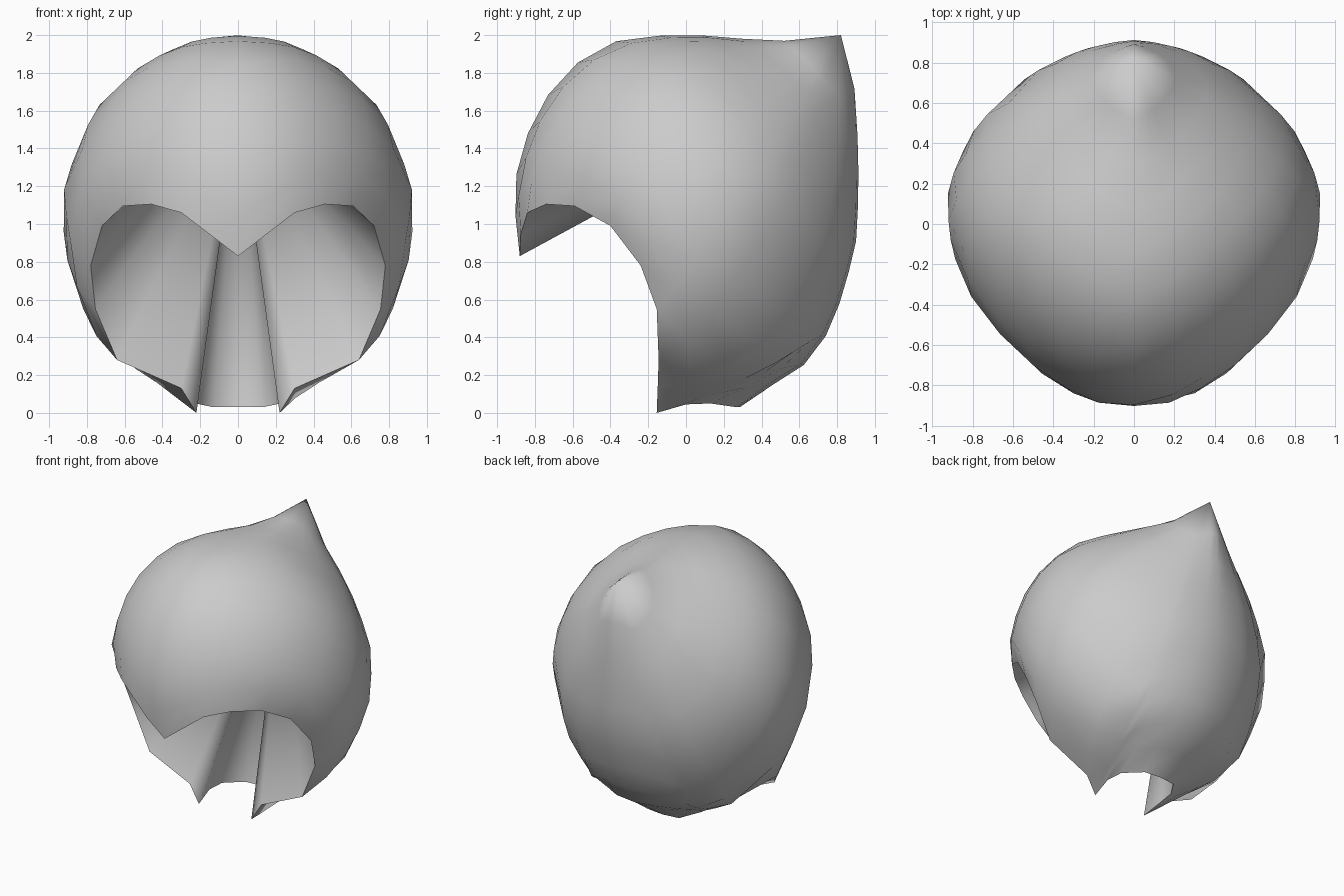
import bpy, bmesh, math
from mathutils import Vector
from mathutils.bvhtree import BVHTree

if "Cube" in bpy.data.objects:
    bpy.data.objects.remove(bpy.data.objects["Cube"])

# Horizontal sections of the outer form: z, half width, front y, widest y, back y, back roundness
SECTIONS = [
    (-0.02, 0.22, -0.30, 0.00, 0.22, 2.0),
    (0.04, 0.26, -0.34, 0.02, 0.295, 2.0),
    (0.13, 0.37, -0.45, 0.06, 0.43, 1.9),
    (0.28, 0.67, -0.65, 0.08, 0.665, 1.85),
    (0.36, 0.735, -0.70, 0.08, 0.72, 1.85),
    (0.62, 0.855, -0.82, 0.08, 0.83, 1.85),
    (0.90, 0.93, -0.89, 0.08, 0.90, 1.85),
    (1.18, 0.925, -0.915, 0.08, 0.915, 1.8),
    (1.40, 0.86, -0.87, 0.06, 0.91, 1.7),
    (1.57, 0.785, -0.80, 0.04, 0.905, 1.55),
    (1.70, 0.68, -0.72, 0.02, 0.895, 1.4),
    (1.83, 0.53, -0.61, 0.00, 0.87, 1.25),
    (1.93, 0.36, -0.46, 0.00, 0.845, 1.1),
    (1.98, 0.20, -0.34, 0.00, 0.83, 1.0),
    (2.00, 0.04, -0.10, 0.00, 0.82, 1.0),
]


def section(z, w, yf, yc, yb, nb, count=64):
    ring = []
    for i in range(count):
        a = 2 * math.pi * i / count
        c, s = math.cos(a), math.sin(a)
        n = nb if s > 0 else 1.85
        x = w * math.copysign(abs(c) ** (2 / n), c)
        y = yc + (yb - yc if s > 0 else yc - yf) * math.copysign(abs(s) ** (2 / n), s)
        # shallow saddle in front of the crown point
        dip = 0.035 * math.exp(-((y - 0.45) / 0.2) ** 2) if z > 1.9 else 0
        ring.append((x, y, z - dip))
    return ring


# Guide form, used only for measuring the outer surface
guide = bmesh.new()
rings = [[guide.verts.new(p) for p in section(*s)] for s in SECTIONS]
for a, b in zip(rings, rings[1:]):
    for i in range(len(a)):
        j = (i + 1) % len(a)
        guide.faces.new((a[i], a[j], b[j], b[i]))
guide.faces.new(rings[0])
guide.faces.new(rings[-1])
bmesh.ops.triangulate(guide, faces=guide.faces[:])
tree = BVHTree.FromBMesh(guide)

# Rim of the face and neck opening, right half from brow peak to nape
HALF_RIM = [
    (0, -0.88, 0.83), (0.15, -0.875, 0.945), (0.30, -0.84, 1.06),
    (0.46, -0.74, 1.105), (0.61, -0.59, 1.095), (0.72, -0.40, 0.99),
    (0.78, -0.24, 0.78), (0.755, -0.155, 0.55), (0.64, -0.145, 0.28),
    (0.30, -0.15, 0.13), (0.22, -0.155, 0.0), (0.24, 0.0, 0.045),
    (0.225, 0.13, 0.05), (0.13, 0.27, 0.03), (0, 0.285, 0.03),
]
rim = [Vector(p) for p in HALF_RIM]
rim += [Vector((-p.x, p.y, p.z)) for p in rim[-2:0:-1]]

CENTRE = Vector((0, 0.1, 1.0))
CROWN = Vector((0, 0.82, 2.0))
INNER = Vector((0, 0.54, 1.6))
ROWS = 11

# Outer surface: sweep from the rim to the crown point
bm = bmesh.new()
goal = (CROWN - CENTRE).normalized()
rows = [[bm.verts.new(p) for p in rim]]
for k in range(1, ROWS):
    row = []
    for p in rim:
        start = (p - CENTRE).normalized()
        d = start.slerp(goal, k / ROWS)
        hit = tree.ray_cast(CENTRE, d)[0]
        row.append(bm.verts.new(hit if hit else CENTRE + d * 0.9))
    rows.append(row)
crown = bm.verts.new(CROWN)
inner = bm.verts.new(INNER)
n = len(rim)
for i in range(n):
    j = (i + 1) % n
    for a, b in zip(rows, rows[1:]):
        bm.faces.new((a[i], a[j], b[j], b[i]))
    bm.faces.new((rows[-1][i], rows[-1][j], crown))
    # Inner surface: panels folding back to one deep point
    bm.faces.new((rows[0][j], rows[0][i], inner))
bmesh.ops.recalc_face_normals(bm, faces=bm.faces[:])

# Smooth surfaces with a crisp rim
for f in bm.faces:
    f.smooth = True
for i in range(n):
    bm.edges.get((rows[0][i], rows[0][(i + 1) % n])).smooth = False

mesh = bpy.data.meshes.new("hood_shell")
bm.to_mesh(mesh)
bm.free()
guide.free()
hood = bpy.data.objects.new("hood_shell", mesh)
bpy.context.collection.objects.link(hood)
